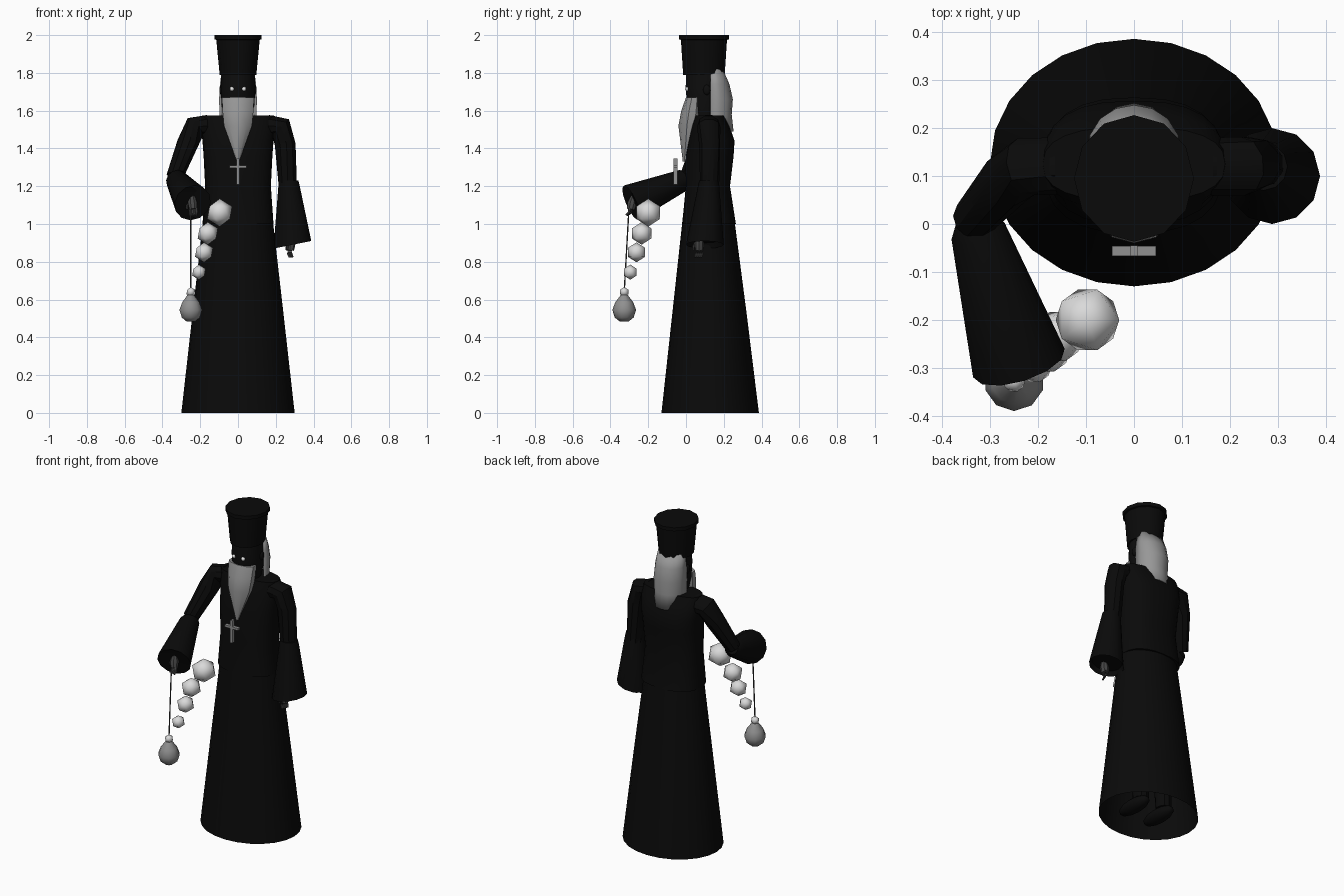
import bpy, bmesh, math
from mathutils import Vector

if "Cube" in bpy.data.objects:
    bpy.data.objects.remove(bpy.data.objects["Cube"])


def material(name, r, g, b):
    m = bpy.data.materials.new(name)
    m.diffuse_color = (r, g, b, 1)
    m.use_nodes = True
    m.node_tree.nodes["Principled BSDF"].inputs["Base Color"].default_value = m.diffuse_color
    return m


BLACK = material("black cloth", .003, .003, .003)
FACE = material("dark face", .004, .004, .004)
HAIR = material("grey hair", .31, .31, .31)
HAND = material("dark grey hand", .06, .06, .06)
METAL = material("grey metal", .28, .28, .28)
SMOKE = material("pale smoke", .7, .7, .7)
WHITE = material("white eye", .8, .8, .8)


def finish(name, bm, mat, angle=35):
    bmesh.ops.recalc_face_normals(bm, faces=bm.faces)
    me = bpy.data.meshes.new(name)
    bm.to_mesh(me)
    bm.free()
    me.materials.append(mat)
    ob = bpy.data.objects.new(name, me)
    bpy.context.collection.objects.link(ob)
    bpy.context.view_layer.objects.active = ob
    ob.select_set(True)
    if angle:
        bpy.ops.object.shade_smooth_by_angle(angle=math.radians(angle))
    ob.select_set(False)
    return ob


def skin(name, rings, mat, caps=(True, True), angle=35):
    """Bridge a list of closed point rings."""
    bm = bmesh.new()
    vs = [[bm.verts.new(p) for p in r] for r in rings]
    n = len(vs[0])
    for a, b in zip(vs, vs[1:]):
        for i in range(n):
            j = (i + 1) % n
            bm.faces.new((a[i], a[j], b[j], b[i]))
    if caps[0]:
        bm.faces.new(vs[0])
    if caps[1]:
        bm.faces.new(vs[-1])
    return finish(name, bm, mat, angle)


def loft(name, rows, mat, n=24, x=0, power=1, **kw):
    """Horizontal ovals; each row is (z, x radius, y centre, y radius)."""
    def f(v):
        return math.copysign(abs(v) ** power, v)
    rings = []
    for z, rx, yc, ry in rows:
        angs = [math.tau * i / n - math.pi / 2 for i in range(n)]
        rings.append([(x + rx * f(math.cos(a)), yc + ry * f(math.sin(a)), z) for a in angs])
    return skin(name, rings, mat, **kw)


def tube(name, pts, radii, mat, n=10, **kw):
    """Round tube along a path with a radius at each point."""
    pts = [Vector(p) for p in pts]
    rings = []
    for i, p in enumerate(pts):
        d = (pts[min(i + 1, len(pts) - 1)] - pts[max(i - 1, 0)]).normalized()
        q = d.to_track_quat('Z', 'Y')
        rings.append([p + q @ Vector((radii[i] * math.cos(math.tau * k / n),
                                      radii[i] * math.sin(math.tau * k / n), 0)) for k in range(n)])
    return skin(name, rings, mat, **kw)


def ball(name, loc, r, mat, sub=1, scale=(1, 1, 1), angle=60):
    bm = bmesh.new()
    bmesh.ops.create_icosphere(bm, subdivisions=sub, radius=r)
    for v in bm.verts:
        v.co = Vector([a * b for a, b in zip(v.co, scale)]) + Vector(loc)
    return finish(name, bm, mat, angle)


def box(name, loc, size, mat):
    bm = bmesh.new()
    bmesh.ops.create_cube(bm, size=1)
    for v in bm.verts:
        v.co = Vector([a * b for a, b in zip(v.co, size)]) + Vector(loc)
    return finish(name, bm, mat, 0)


# Robe: open skirt and fitted upper body
loft("skirt", [(0, .30, .128, .258), (.55, .238, .124, .194), (1.1, .175, .118, .128)],
     BLACK, caps=(False, True))
loft("torso", [(1.0, .188, .122, .142), (1.2, .174, .116, .117), (1.36, .182, .125, .127),
               (1.44, .188, .135, .122), (1.52, .197, .13, .1), (1.575, .19, .125, .078)],
     BLACK, power=.8)

# Legs and shoes inside the skirt
for s, side in ((-1, "left"), (1, "right")):
    loft(side + "_leg", [(.06, .045, .16, .05), (.9, .065, .13, .07)], BLACK, n=10, x=s * .085)
    ball(side + "_shoe", (s * .09, .11, .04), 1, BLACK, 2, (.05, .125, .04))

# Head, eyes and ears
loft("head", [(1.55, .07, .1, .07), (1.64, .088, .1, .095), (1.72, .09, .1, .102),
              (1.81, .088, .1, .098)], FACE, n=16)
for s, side in ((-1, "left"), (1, "right")):
    ball(side + "_eye", (s * .032, .006, 1.715), .012, WHITE, 2)
    ball(side + "_ear", (s * .088, .11, 1.71), .028, FACE, 2, (.35, .7, 1))

# Beard tapering to a point
loft("beard", [(1.67, .089, .045, .045), (1.6, .086, .035, .06), (1.52, .078, .025, .065),
               (1.33, .006, -.005, .012)], HAIR, n=10)

# Hair hanging behind the head
bm = bmesh.new()
grid = []
for z, rx, ry in ((1.82, .085, .065), (1.74, .096, .1), (1.66, .1, .118), (1.58, .098, .112),
                  (1.49, .092, .122)):
    grid.append([bm.verts.new((rx * math.cos(math.pi * k / 8),
                               .13 + ry * math.sin(math.pi * k / 8) ** .8 if 0 < k < 8 else .13, z))
                 for k in range(9)])
for a, b in zip(grid, grid[1:]):
    for k in range(8):
        bm.faces.new((a[k], a[k + 1], b[k + 1], b[k]))
hair = finish("hair", bm, HAIR)
mod = hair.modifiers.new("thickness", 'SOLIDIFY')
mod.thickness = .012
mod.offset = -1 if hair.data.polygons[4].normal.y > 0 else 1

# Tall hat with a flat rim
loft("hat", [(1.79, .097, .095, .11), (1.975, .115, .095, .122), (1.978, .125, .095, .132),
             (2.0, .125, .095, .132)], BLACK, n=12)

# Arms: upper arm, then a flared sleeve
tube("raised_upper_arm", [(-.16, .12, 1.52), (-.225, .12, 1.515), (-.265, .09, 1.43),
                          (-.335, .01, 1.25)], [.06, .062, .058, .045], BLACK)
tube("raised_sleeve", [(-.334, .02, 1.245), (-.325, -.015, 1.232), (-.24, -.29, 1.112),
                       (-.247, -.265, 1.122)], [.035, .058, .1, .088], BLACK, n=12)
tube("lowered_upper_arm", [(.16, .12, 1.52), (.225, .12, 1.515), (.25, .125, 1.42),
                           (.265, .125, 1.18)], [.06, .062, .056, .05], BLACK)
loft_rows = [(.27, .12, 1.23, .05), (.27, .12, 1.205, .056), (.288, .1, .89, .1), (.286, .1, .92, .088)]
skin("lowered_sleeve", [[(x + r * math.cos(math.tau * k / 12), y + r * math.sin(math.tau * k / 12),
                          z + (.02 * math.cos(math.tau * k / 12) if z < 1 else 0))
                         for k in range(12)] for x, y, z, r in loft_rows], BLACK)


def hand(name, wrist, d, across):
    """Palm with four curled fingers and a thumb."""
    w, d, a = Vector(wrist), Vector(d).normalized(), Vector(across).normalized()
    curl = d.cross(a) * .012
    tube(name + "_palm", [w, w + d * .04, w + d * .075], [.016, .026, .022], HAND, n=8)
    for i in range(4):
        p = w + d * .07 + a * (i - 1.5) * .012
        tube(f"{name}_finger_{i}", [p, p + d * .022, p + d * .04 + curl], [.007, .007, .005], HAND, n=6)
    p = w + d * .035 - a * .02
    tube(name + "_thumb", [p, p + d * .02 - a * .014, p + d * .04 - a * .014], [.008, .007, .005], HAND, n=6)


hand("lowered_hand", (.282, .07, .935), (-.1, 0, -1), (.5, 1, 0))
hand("raised_hand", (-.245, -.275, 1.15), (.1, -.25, -1), (1, -.3, 0))

# Cross on the chest
box("cross_upright", (0, -.056, 1.278), (.015, .022, .14), METAL)
box("cross_bar", (0, -.056, 1.303), (.092, .021, .014), METAL)

# Hanging burner on its chain
tube("chain", [(-.25, -.3, 1.12), (-.25, -.327, .64)], [.004, .004], HAND, n=6)
loft("burner", [(.485, .025, -.327, .025), (.505, .05, -.327, .05), (.545, .063, -.327, .063),
                (.585, .048, -.327, .048), (.625, .018, -.327, .018)], METAL, n=10, x=-.25, angle=50)
ball("burner_knob", (-.25, -.327, .64), .026, SMOKE)

# Rising smoke puffs
for i, (x, y, z, r) in enumerate(((-.097, -.2, 1.06, .074), (-.16, -.235, .95, .06),
                                  (-.18, -.262, .85, .053), (-.207, -.295, .745, .04))):
    ball(f"smoke_puff_{i}", (x, y, z), r, SMOKE)
